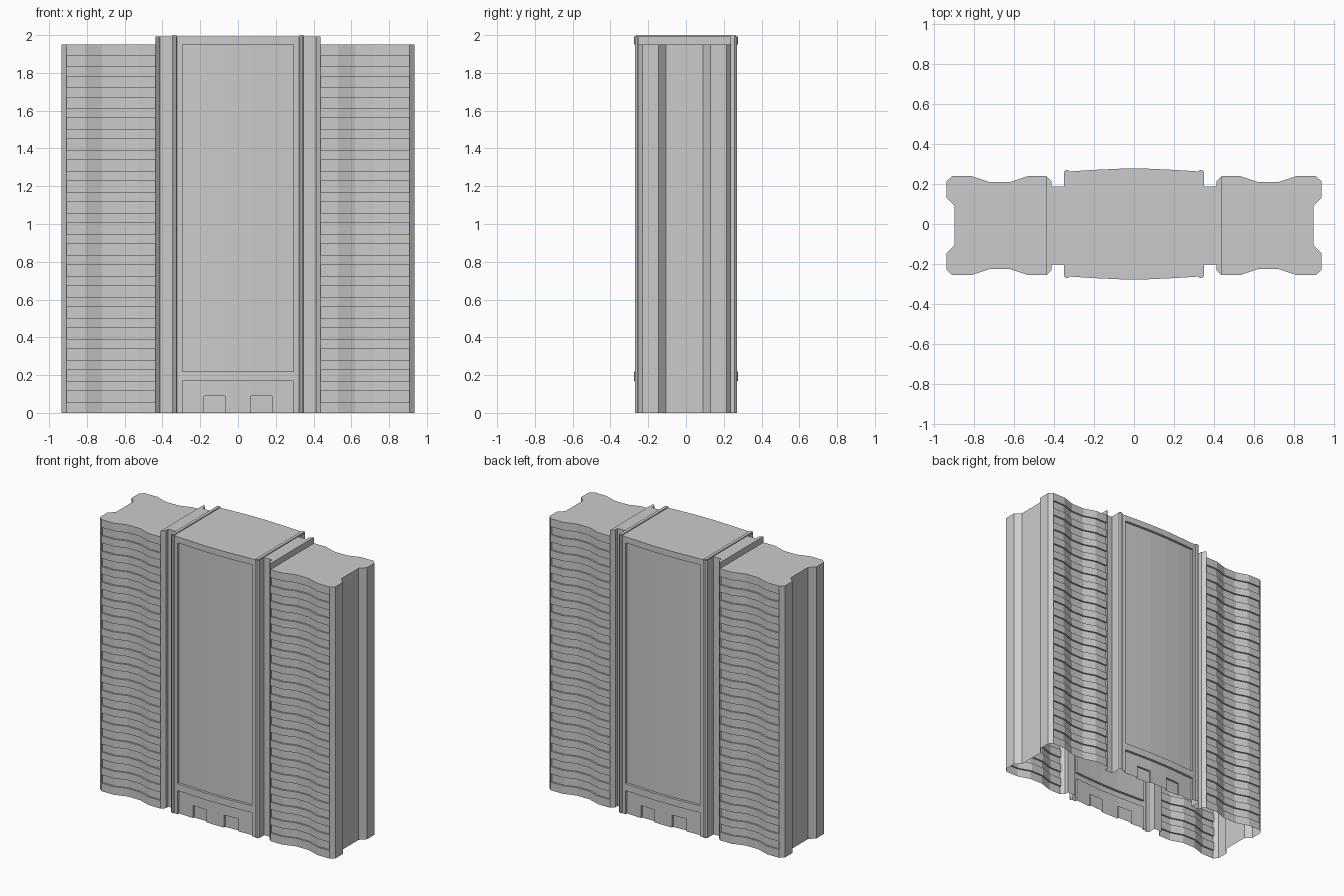
import bpy
import bmesh
from math import copysign

cube = bpy.data.objects.get("Cube")
if cube:
    bpy.data.objects.remove(cube, do_unlink=True)

stone = bpy.data.materials.new("light_grey")
stone.use_nodes = True
GREY = (0.6, 0.6, 0.6, 1)
stone.diffuse_color = GREY
stone.node_tree.nodes["Principled BSDF"].inputs["Base Color"].default_value = GREY

WING_TOP, ROOF, TOP = 1.95, 1.993, 2.0
SHIFT = -0.008      # wings sit slightly forward of the core
JOIN = 0.437        # where wing meets core


def quad(bm, *pts):
    """Add a face unless it is degenerate."""
    bm.faces.new([bm.verts.new(p) for p in pts])


def facade(bm, run, levels, depth):
    """Wall along a plan run, cell by cell, with recesses and their reveals."""
    cols, rows = len(run) - 1, len(levels) - 1

    def cell(i, j):
        if not (0 <= i < cols and 0 <= j < rows):
            return None
        mx = (run[i][0] + run[i + 1][0]) / 2
        return depth(mx, (levels[j] + levels[j + 1]) / 2)

    def pt(i, z, d):
        x, y = run[i]
        return (x, y - copysign(d, y), z)

    for i in range(cols):
        for j in range(rows):
            a, b = levels[j], levels[j + 1]
            d = cell(i, j)
            quad(bm, pt(i, a, d), pt(i + 1, a, d), pt(i + 1, b, d), pt(i, b, d))
            e = cell(i + 1, j)
            if e is not None and e != d:      # side reveal
                quad(bm, pt(i + 1, a, d), pt(i + 1, a, e), pt(i + 1, b, e), pt(i + 1, b, d))
            e = cell(i, j + 1)
            if e is not None and e != d:      # sill or head
                quad(bm, pt(i, b, d), pt(i + 1, b, d), pt(i + 1, b, e), pt(i, b, e))


def finish(bm, name):
    bmesh.ops.remove_doubles(bm, verts=bm.verts, dist=0.0005)
    bmesh.ops.recalc_face_normals(bm, faces=bm.faces)
    mesh = bpy.data.meshes.new(name)
    bm.to_mesh(mesh)
    bm.free()
    mesh.materials.append(stone)
    obj = bpy.data.objects.new(name, mesh)
    bpy.context.collection.objects.link(obj)
    return obj


# Wings: wavy faces with window bands, notched outer ends
wing_half = [(JOIN, 0.247), (0.53, 0.247), (0.62, 0.217), (0.72, 0.217), (0.81, 0.247),
             (0.907, 0.247), (0.935, 0.222), (0.935, 0.138), (0.895, 0.098)]
PITCH, BANDS = 0.111, 17
wing_levels = [0]
for k in range(BANDS):
    wing_levels += [0.058 + k * PITCH, 0.117 + k * PITCH]
wing_levels.append(WING_TOP)


def band_depth(x, z):
    in_band = 0.058 < z < 1.9 and (z - 0.058) % PITCH < 0.057
    return 0.012 if in_band and abs(x) < 0.907 else 0


for side, name in ((1, "left_wing"), (-1, "right_wing")):
    run = [(side * x, -y + SHIFT) for x, y in wing_half]
    run += [(side * x, y + SHIFT) for x, y in reversed(wing_half)]
    bm = bmesh.new()
    facade(bm, run, wing_levels, band_depth)
    quad(bm, *[(x, y, WING_TOP) for x, y in run])
    finish(bm, name)

# Core: edge fins, slots, pilasters and a bowed panelled face
fin = [(JOIN, 0.247), (0.412, 0.222), (0.412, 0.195), (0.35, 0.195)]
bow = [(0.35, 0.258), (0.34, 0.269), (0.328, 0.269), (0.323, 0.261), (0.295, 0.264),
       (0.18, 0.271), (0.07, 0.276)]
core_levels = [0, 0.09, 0.17, 0.22, WING_TOP, ROOF]


def panel_depth(x, z):
    x = abs(x)
    if x > 0.295 or 0.17 < z < 0.22 or z > WING_TOP:
        return 0
    if z < 0.09 and 0.07 < x < 0.18:      # doorways
        return 0.032
    return 0.018


bm = bmesh.new()
outline = []
for face in (-1, 1):
    half = [(x, face * y + SHIFT) for x, y in fin] + [(x, face * y) for x, y in bow]
    run = half + [(-x, y) for x, y in reversed(half)]
    facade(bm, run, core_levels, panel_depth)
    outline += run if face < 0 else run[::-1]
quad(bm, *[(x, y, ROOF) for x, y in outline])
for side in (1, -1):                       # step above each wing roof
    f, b = -0.247 + SHIFT, 0.247 + SHIFT
    quad(bm, (side * JOIN, f, WING_TOP), (side * JOIN, b, WING_TOP),
         (side * JOIN, b, ROOF), (side * JOIN, f, ROOF))
finish(bm, "core")

# Low roof rails running between the pilasters
for side, name in ((1, "left_roof_rail"), (-1, "right_roof_rail")):
    bm = bmesh.new()
    bmesh.ops.create_cube(bm, size=1)
    for v in bm.verts:
        v.co = (side * 0.336 + v.co.x * 0.022, v.co.y * 0.53,
                (ROOF + TOP) / 2 + v.co.z * (TOP - ROOF))
    finish(bm, name)
